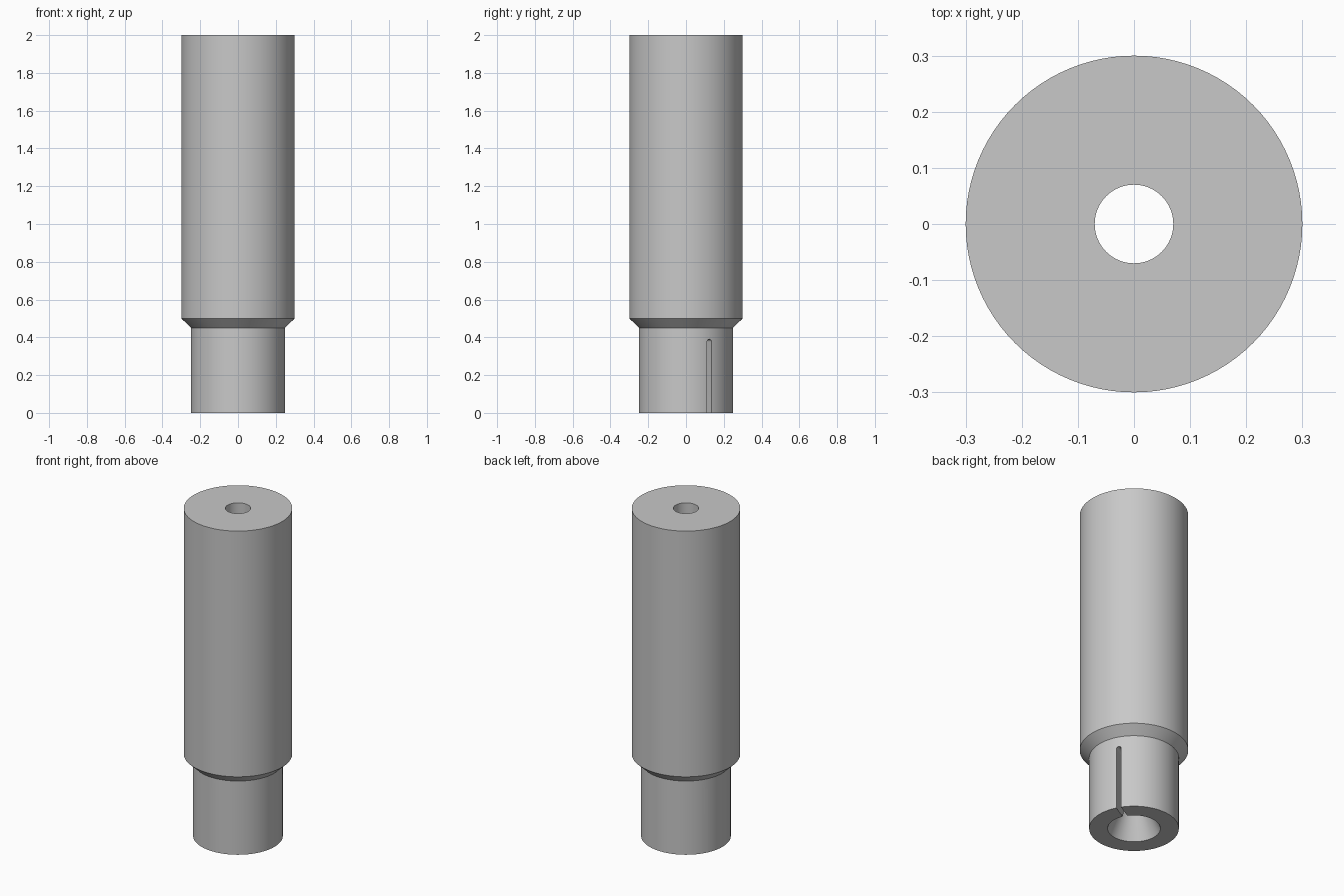
import bpy, bmesh, math
from mathutils import Matrix

cube = bpy.data.objects.get("Cube")
if cube:
    bpy.data.objects.remove(cube, do_unlink=True)

SEGMENTS = 96
SLOT_HALF, SLOT_TOP = 0.014, 0.39

steel = bpy.data.materials.new("grey_steel")
steel.use_nodes = True
grey = (0.58, 0.58, 0.58, 1)
steel.diffuse_color = grey
steel.node_tree.nodes["Principled BSDF"].inputs["Base Color"].default_value = grey


def make_object(name, bm):
    bmesh.ops.recalc_face_normals(bm, faces=bm.faces)
    mesh = bpy.data.meshes.new(name)
    bm.to_mesh(mesh)
    bm.free()
    mesh.materials.append(steel)
    obj = bpy.data.objects.new(name, mesh)
    bpy.context.collection.objects.link(obj)
    return obj


def lathe(name, profile):
    """Revolve a closed (radius, height) outline about z."""
    bm = bmesh.new()
    rings = []
    for i in range(SEGMENTS):
        a = math.tau * i / SEGMENTS
        rings.append([bm.verts.new((r * math.cos(a), r * math.sin(a), z))
                      for r, z in profile])
    n = len(profile)
    for i, ring in enumerate(rings):
        after = rings[(i + 1) % SEGMENTS]
        for j in range(n):
            k = (j + 1) % n
            bm.faces.new((ring[j], after[j], after[k], ring[k]))
    return make_object(name, bm)


def slot_cutter(angle):
    """Round-topped radial bar, open at the bottom end."""
    bm = bmesh.new()
    centre = SLOT_TOP - SLOT_HALF
    outline = [(-SLOT_HALF, -0.1), (SLOT_HALF, -0.1)]
    for i in range(13):
        a = math.pi * i / 12
        outline.append((SLOT_HALF * math.cos(a), centre + SLOT_HALF * math.sin(a)))
    face = bm.faces.new([bm.verts.new((0.03, y, z)) for y, z in outline])
    grown = bmesh.ops.extrude_face_region(bm, geom=[face])
    tips = [v for v in grown["geom"] if isinstance(v, bmesh.types.BMVert)]
    bmesh.ops.translate(bm, verts=tips, vec=(0.4, 0, 0))
    bm.transform(Matrix.Rotation(angle, 4, "Z"))
    cutter = make_object("slot_cutter", bm)
    cutter.hide_render = True
    return cutter


# Stepped body with a through bore that flares at the lower end
body = lathe("collet_body", [
    (0.146, 0), (0.248, 0), (0.248, 0.45), (0.3, 0.5),
    (0.3, 2), (0.07, 2), (0.07, 0.17)])
bpy.context.view_layer.objects.active = body

# Three evenly spaced slots through the lower collar
for degrees in (30, 150, 270):
    cutter = slot_cutter(math.radians(degrees))
    mod = body.modifiers.new("slot", "BOOLEAN")
    mod.operation = "DIFFERENCE"
    mod.solver = "EXACT"
    mod.object = cutter
    bpy.ops.object.modifier_apply(modifier=mod.name)
    bpy.data.objects.remove(cutter, do_unlink=True)

# Smooth round walls, crisp rims
bpy.ops.object.select_all(action="DESELECT")
body.select_set(True)
bpy.ops.object.shade_smooth_by_angle(angle=math.radians(20))
